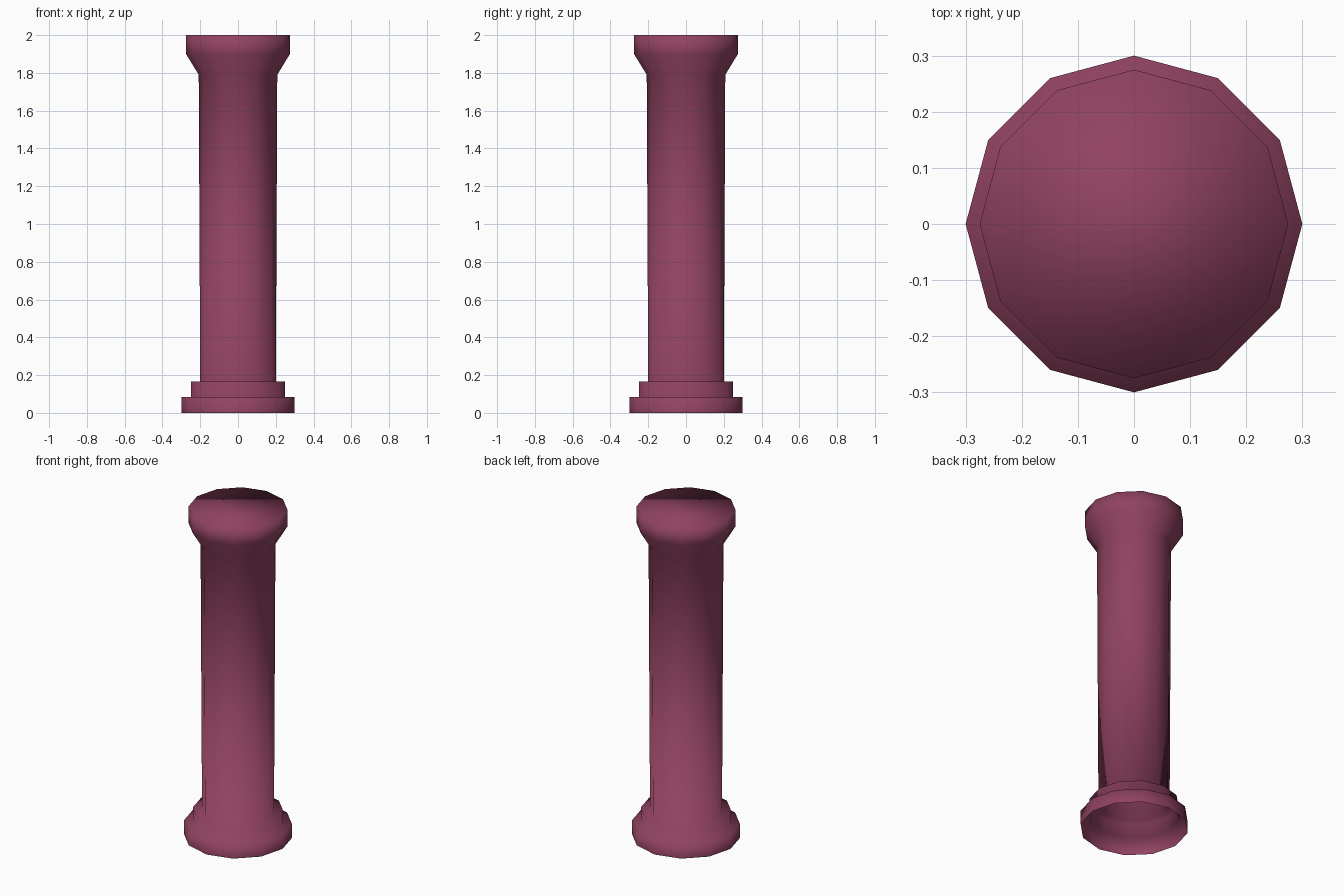
import bpy
import bmesh
from math import cos, sin, tau

cube = bpy.data.objects.get("Cube")
if cube:
    bpy.data.objects.remove(cube, do_unlink=True)

SIDES = 12

# Single flat colour
plum = bpy.data.materials.new("plum")
plum.use_nodes = True
colour = (0.28, 0.055, 0.12, 1)
plum.diffuse_color = colour
plum.node_tree.nodes["Principled BSDF"].inputs["Base Color"].default_value = colour

# Radius and height, from the open foot up to the cap
profile = [
    (0.30, 0), (0.30, 0.083),        # lower plinth step
    (0.25, 0.083), (0.25, 0.165),    # upper plinth step
    (0.20, 0.165), (0.208, 1.79),    # shaft
    (0.275, 1.90), (0.275, 2),       # flared capital
]


def turned(name, points, material):
    """Revolve a profile about z, open below and closed by a flat cap."""
    bm = bmesh.new()
    angles = [tau * i / SIDES for i in range(SIDES)]
    rings = [[bm.verts.new((r * cos(a), r * sin(a), z)) for a in angles]
             for r, z in points]
    for low, high in zip(rings, rings[1:]):
        for i in range(SIDES):
            j = (i + 1) % SIDES
            bm.faces.new((low[i], low[j], high[j], high[i]))
    bm.faces.new(rings[-1])
    for face in bm.faces:
        face.smooth = True
    mesh = bpy.data.meshes.new(name)
    bm.to_mesh(mesh)
    bm.free()
    mesh.materials.append(material)
    obj = bpy.data.objects.new(name, mesh)
    bpy.context.collection.objects.link(obj)
    return obj


turned("column", profile, plum)
